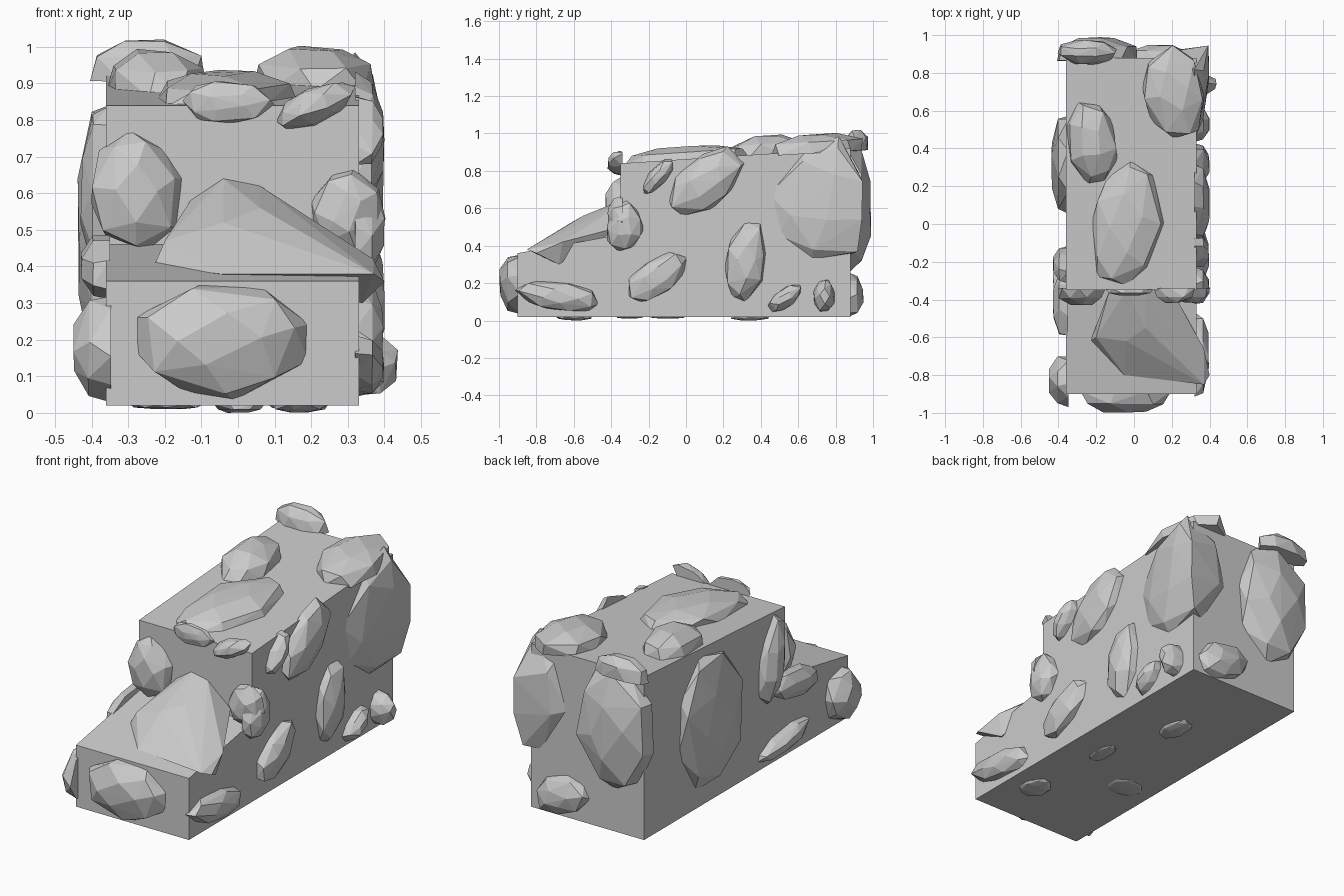
import bpy, bmesh, math, random
from mathutils import Vector

random.seed(4)
cube = bpy.data.objects.get("Cube")
if cube:
    bpy.data.objects.remove(cube, do_unlink=True)

stone = bpy.data.materials.new("stone_grey")
stone.use_nodes = True
stone.diffuse_color = (0.6, 0.6, 0.6, 1)
shader = next(node for node in stone.node_tree.nodes if node.type == "BSDF_PRINCIPLED")
shader.inputs["Base Color"].default_value = stone.diffuse_color

LEFT, RIGHT, NOSE, STEP, BACK, BASE = -0.36, 0.33, -0.9, -0.35, 0.88, 0.02
ROOF, ROOF_RISE, DECK, DECK_RISE = 0.84, 0.08, 0.36, 0.1


def finish(name, bm):
    bmesh.ops.recalc_face_normals(bm, faces=bm.faces[:])
    mesh = bpy.data.meshes.new(name)
    bm.to_mesh(mesh)
    bm.free()
    mesh.materials.append(stone)
    obj = bpy.data.objects.new(name, mesh)
    bpy.context.scene.collection.objects.link(obj)


def hull(name, points):
    """Faceted boulder wrapped around a few points."""
    bm = bmesh.new()
    for point in points:
        bm.verts.new(point)
    bmesh.ops.convex_hull(bm, input=bm.verts[:])
    loose = [vert for vert in bm.verts if not vert.link_faces]
    bmesh.ops.delete(bm, geom=loose, context="VERTS")
    finish(name, bm)


def rock(name, wall, across, up, wide, tall, out=0.07, tilt=0):
    """Boulder lying on a wall: base ring, shoulder ring and crown."""
    turn = math.radians(tilt)
    points = []
    for count, radius, level in ((8, 1, -0.15), (7, 0.9, 0.55), (4, 0.45, 1)):
        start = random.uniform(0, math.tau)
        for i in range(count):
            angle = start + (i + random.uniform(-0.2, 0.2)) * math.tau / count
            reach = radius * random.uniform(0.92, 1.06)
            a = wide * reach * math.cos(angle)
            b = tall * reach * math.sin(angle)
            points.append(wall(across + a * math.cos(turn) - b * math.sin(turn),
                               up + a * math.sin(turn) + b * math.cos(turn),
                               out * level * random.uniform(0.9, 1)))
    hull(name, points)


# Walls: place a point by distance across, distance up and distance out
def right_side(across, up, out):
    return RIGHT + out, across, up


def left_side(across, up, out):
    return LEFT - out, across, up


def nose(across, up, out):
    return across, NOSE - out, up


def step_wall(across, up, out):
    return across, STEP - out, up


def back(across, up, out):
    return across, BACK + out, up


def back_corner(across, up, out):
    return RIGHT + out - max(across, 0), BACK + out + min(across, 0), up


def roof(across, up, out):
    slope = ROOF_RISE / (BACK - STEP)
    return across, up, ROOF + slope * (up - STEP) + out


def underside(across, up, out):
    return across, up, BASE - out


# Stepped body with gently rising tops
profile = [(NOSE, BASE), (BACK, BASE), (BACK, ROOF + ROOF_RISE), (STEP, ROOF),
           (STEP, DECK + DECK_RISE), (NOSE, DECK)]
bm = bmesh.new()
side = bm.faces.new([bm.verts.new((LEFT, y, z)) for y, z in profile])
grown = bmesh.ops.extrude_face_region(bm, geom=[side])["geom"]
bmesh.ops.translate(bm, vec=Vector((RIGHT - LEFT, 0, 0)),
                    verts=[item for item in grown if isinstance(item, bmesh.types.BMVert)])
finish("stepped_body", bm)

# Boulders on the right side, front to back
rock("right_nose_boulder", right_side, across=-0.68, up=0.13, wide=0.23, tall=0.08, tilt=-8)
rock("right_step_boulder", right_side, across=-0.33, up=0.5, wide=0.1, tall=0.14, tilt=-5)
rock("right_low_boulder", right_side, across=-0.16, up=0.23, wide=0.19, tall=0.1, tilt=35)
rock("right_edge_shard", right_side, across=-0.15, up=0.77, wide=0.12, tall=0.05, tilt=50)
rock("right_high_boulder", right_side, across=0.1, up=0.74, wide=0.24, tall=0.14, tilt=40)
rock("right_middle_boulder", right_side, across=0.32, up=0.32, wide=0.11, tall=0.22, tilt=-8)
rock("right_low_shard", right_side, across=0.53, up=0.12, wide=0.11, tall=0.05, tilt=38)
rock("right_back_pebble", right_side, across=0.74, up=0.13, wide=0.06, tall=0.09, out=0.11)

# Boulders on the left side, front to back
rock("left_nose_boulder", left_side, across=-0.83, up=0.18, wide=0.14, tall=0.15, out=0.09)
rock("left_foot_boulder", left_side, across=-0.42, up=0.4, wide=0.2, tall=0.09, tilt=10)
rock("left_low_shard", left_side, across=-0.33, up=0.12, wide=0.22, tall=0.06, tilt=-10)
rock("left_step_boulder", left_side, across=-0.22, up=0.6, wide=0.09, tall=0.25, tilt=12)
rock("left_great_boulder", left_side, across=0.32, up=0.48, wide=0.28, tall=0.39, out=0.08)

# Boulders on the nose and the step wall
rock("nose_boulder", nose, across=-0.05, up=0.2, wide=0.25, tall=0.16, out=0.1)
rock("step_wall_slab", step_wall, across=-0.28, up=0.6, wide=0.13, tall=0.17, out=0.08)
rock("step_wall_shard", step_wall, across=0.21, up=0.84, wide=0.12, tall=0.05, tilt=24)
rock("step_wall_corner_boulder", step_wall, across=0.3, up=0.55, wide=0.1, tall=0.12)
rock("roof_front_tip", step_wall, across=-0.03, up=0.85, wide=0.13, tall=0.06, out=0.03)

# Boulders on the back, one of them wrapped round the corner
rock("back_great_boulder", back, across=-0.2, up=0.6, wide=0.23, tall=0.35, out=0.11)
rock("back_low_boulder", back, across=0.14, up=0.14, wide=0.17, tall=0.11, tilt=-20)
rock("back_corner_boulder", back_corner, across=-0.1, up=0.64, wide=0.32, tall=0.33, tilt=-10)

# Boulders on the roof
rock("roof_long_boulder", roof, across=-0.04, up=0, wide=0.19, tall=0.36, tilt=-8)
rock("roof_left_boulder", roof, across=-0.23, up=0.43, wide=0.14, tall=0.22, out=0.1, tilt=10)
rock("roof_right_boulder", roof, across=0.21, up=0.7, wide=0.17, tall=0.26, out=0.09, tilt=8)
rock("roof_back_boulder", roof, across=-0.25, up=0.91, wide=0.16, tall=0.07, out=0.1)

# Thin stones underneath
rock("underside_middle_stone", underside, across=0, up=0.34, wide=0.07, tall=0.11, out=0.02)
rock("underside_front_stone", underside, across=0.17, up=-0.6, wide=0.08, tall=0.1, out=0.02)
rock("underside_left_stone", underside, across=-0.19, up=-0.3, wide=0.1, tall=0.08, out=0.01)
rock("underside_right_stone", underside, across=0.13, up=-0.1, wide=0.05, tall=0.1, out=0.01)

# Leaning boulder that fills the step: high rim, ridge and low skirt
rim = [(x, STEP, z) for x, z in ((-0.13, 0.58), (-0.04, 0.64), (0.06, 0.62), (0.2, 0.5))]
ridge = [(-0.2, -0.6, 0.47), (-0.04, -0.62, 0.52), (0.06, -0.55, 0.56), (0.37, -0.66, 0.42)]
skirt = [(-0.23, -0.62, 0.4), (-0.05, -0.8, 0.38), (0.37, -0.85, 0.38),
         (0.4, -0.8, 0.36), (0.34, -0.68, 0.3)]
hull("step_boulder", rim + ridge + skirt)
